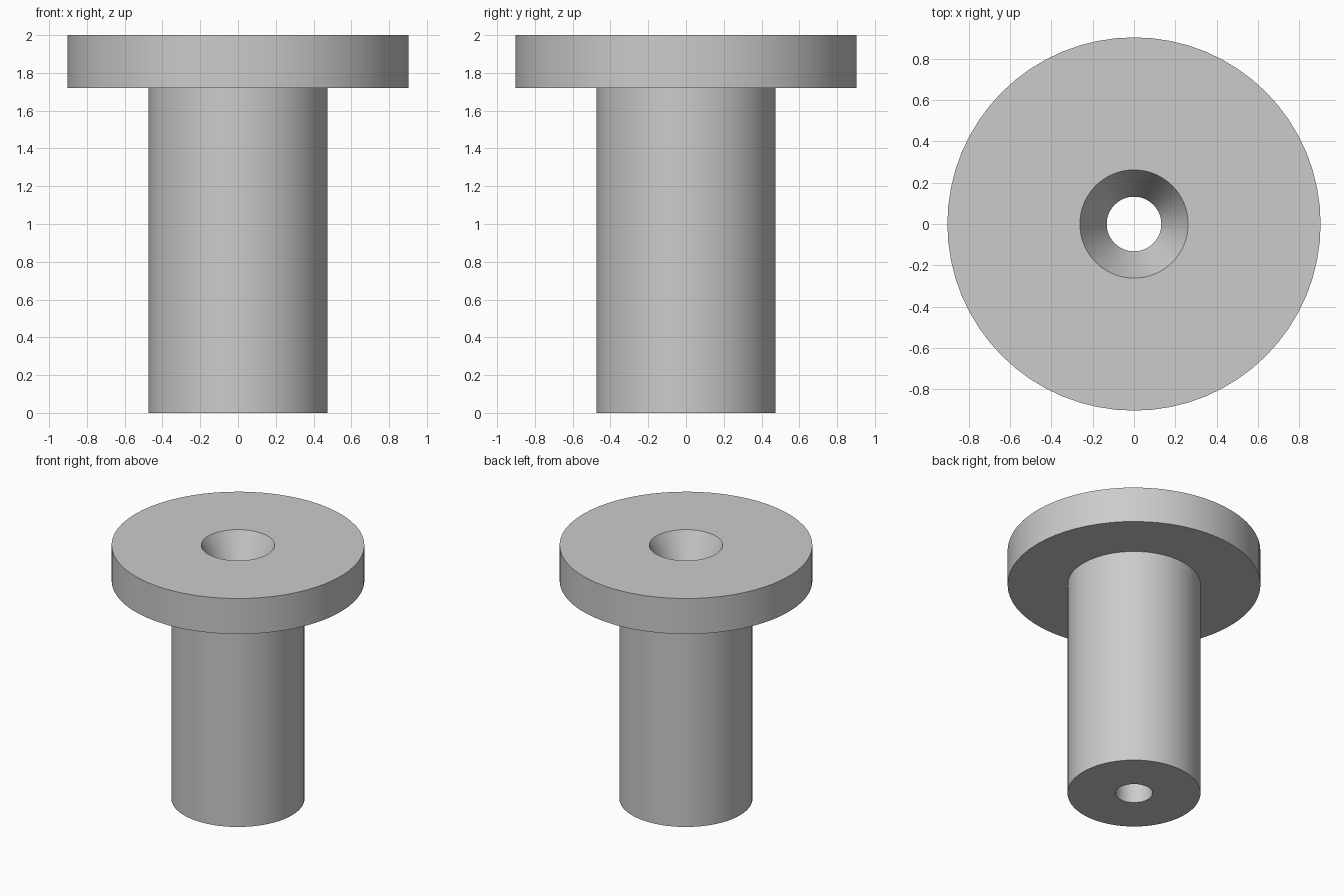
import bpy, bmesh, math

cube = bpy.data.objects.get("Cube")
if cube:
    bpy.data.objects.remove(cube, do_unlink=True)

SEGMENTS = 64
HEIGHT = 2.0
FLANGE_BOTTOM = 1.72
FLANGE_RADIUS, SHAFT_RADIUS = 0.903, 0.475
BORE_RADIUS, SINK_RADIUS, SINK_DEPTH = 0.132, 0.262, 0.25

# Plain grey material
grey = bpy.data.materials.new("light grey")
grey.use_nodes = True
colour = (0.6, 0.6, 0.6, 1.0)
grey.diffuse_color = colour
grey.node_tree.nodes["Principled BSDF"].inputs["Base Color"].default_value = colour


def lathe(name, profile, material):
    """Revolve a closed (radius, height) profile around the z axis."""
    bm = bmesh.new()
    verts = [bm.verts.new((r, 0, z)) for r, z in profile]
    edges = [bm.edges.new((v, verts[(i + 1) % len(verts)])) for i, v in enumerate(verts)]
    bmesh.ops.spin(bm, geom=verts + edges, cent=(0, 0, 0), axis=(0, 0, 1),
                   angle=math.tau, steps=SEGMENTS, use_merge=False)
    bmesh.ops.remove_doubles(bm, verts=bm.verts[:], dist=0.0001)
    bmesh.ops.recalc_face_normals(bm, faces=bm.faces[:])
    mesh = bpy.data.meshes.new(name)
    bm.to_mesh(mesh)
    bm.free()
    mesh.materials.append(material)
    obj = bpy.data.objects.new(name, mesh)
    bpy.context.collection.objects.link(obj)
    return obj


# Flanged sleeve with a through bore and a countersunk mouth
sleeve = lathe("flanged_sleeve", [
    (BORE_RADIUS, 0),
    (SHAFT_RADIUS, 0),
    (SHAFT_RADIUS, FLANGE_BOTTOM),
    (FLANGE_RADIUS, FLANGE_BOTTOM),
    (FLANGE_RADIUS, HEIGHT),
    (SINK_RADIUS, HEIGHT),
    (BORE_RADIUS, HEIGHT - SINK_DEPTH),
], grey)

# Smooth round walls, crisp rims
bpy.ops.object.select_all(action="DESELECT")
sleeve.select_set(True)
bpy.context.view_layer.objects.active = sleeve
bpy.ops.object.shade_smooth_by_angle(angle=math.radians(20))
